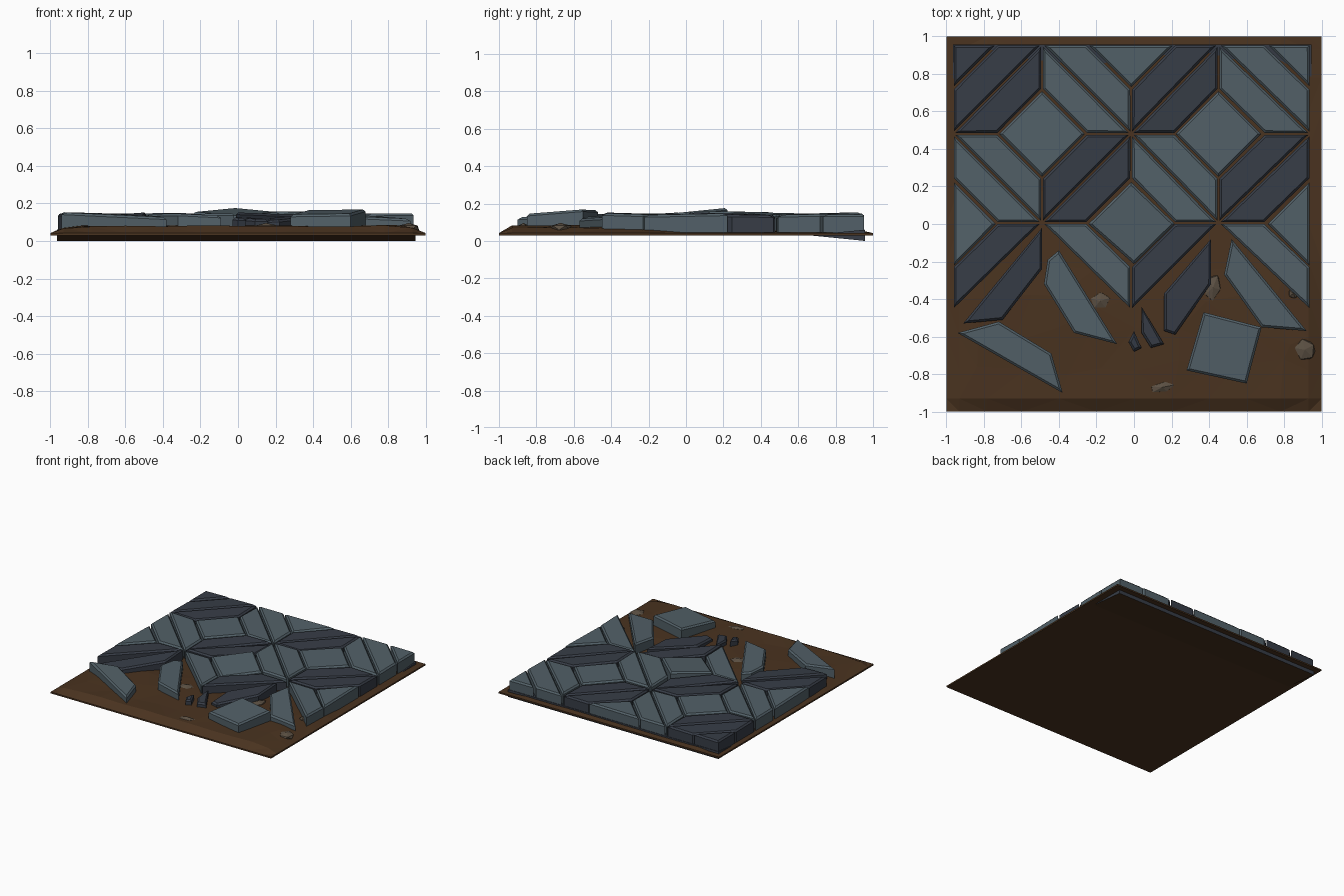
import bpy, bmesh, math, random
from mathutils import Vector, noise

if "Cube" in bpy.data.objects:
    bpy.data.objects.remove(bpy.data.objects["Cube"])

random.seed(7)


def material(name, rgb):
    m = bpy.data.materials.new(name)
    m.diffuse_color = (*rgb, 1)
    m.use_nodes = True
    m.node_tree.nodes["Principled BSDF"].inputs["Base Color"].default_value = m.diffuse_color
    return m


LIGHT = material("light slate", (0.085, 0.118, 0.138))
DARK = material("dark slate", (0.038, 0.046, 0.062))
SOIL = material("brown soil", (0.068, 0.033, 0.014))
PEBBLE = material("pebble brown grey", (0.105, 0.08, 0.056))


def finish(bm, name, *mats):
    bmesh.ops.recalc_face_normals(bm, faces=bm.faces)
    me = bpy.data.meshes.new(name)
    bm.to_mesh(me)
    bm.free()
    ob = bpy.data.objects.new(name, me)
    bpy.context.collection.objects.link(ob)
    for m in mats:
        me.materials.append(m)
    return ob


def shrink(pts, d):
    """Offset a convex polygon inwards by d, keeping its corner count."""
    n, out = len(pts), []
    for i, p in enumerate(pts):
        a = (p - pts[i - 1]).normalized()
        b = (pts[(i + 1) % n] - p).normalized()
        na, nb = Vector((-a.y, a.x)), Vector((-b.y, b.x))
        out.append(p + (na + nb) * (d / max(0.3, 1 + na.dot(nb))))
    return out


def slab(name, pts, mat, top=0.143, bottom=0.045, tilt=None, bevel=0.012, gap=0.005):
    """Stone prism with a tilted top and chamfered rim."""
    pts = [Vector(p) for p in pts]
    area = sum(pts[i - 1].x * p.y - p.x * pts[i - 1].y for i, p in enumerate(pts))
    if area < 0:
        pts.reverse()
    c = sum(pts, Vector((0, 0))) / len(pts)
    if tilt is None:
        tilt = (random.uniform(-.03, .03), random.uniform(-.03, .03))
    height = lambda p: top + (p - c).dot(Vector(tilt))
    outer = shrink(pts, gap)
    inner = shrink(pts, gap + bevel)
    bm = bmesh.new()
    rings = [[bm.verts.new((p.x, p.y, bottom)) for p in outer],
             [bm.verts.new((p.x, p.y, height(p) - bevel)) for p in outer],
             [bm.verts.new((p.x, p.y, height(p))) for p in inner]]
    bm.faces.new(rings[0])
    bm.faces.new(rings[2])
    n = len(pts)
    for lo, hi in zip(rings, rings[1:]):
        for i in range(n):
            bm.faces.new((lo[i], lo[(i + 1) % n], hi[(i + 1) % n], hi[i]))
    return finish(bm, name, mat)


# soil bed: bumpy top, flat underside at z = 0.03
def soil_height(x, y):
    edge = max(abs(x), abs(y))
    if edge > 0.99:
        return 0.042
    front = max(0, min(1, (0.1 - y) / 0.4))
    h = 0.054 + 0.026 * front + 0.012 * noise.noise(Vector((x * 3, y * 3, 2)))
    return h - 0.012 * (abs(x) > 0.9)


ticks = [-1, -.93, -.78, -.6, -.4, -.2, 0, .2, .4, .6, .78, .93, 1]
N = len(ticks)
bm = bmesh.new()
grid = []
for y in ticks:
    row = []
    for x in ticks:
        inside = abs(x) < .9 and abs(y) < .9
        jx, jy = (random.uniform(-.06, .06) * inside for _ in range(2))
        row.append(bm.verts.new((x + jx, y + jy, soil_height(x, y))))
    grid.append(row)
for j in range(N - 1):
    for i in range(N - 1):
        bm.faces.new((grid[j][i], grid[j][i + 1], grid[j + 1][i + 1], grid[j + 1][i]))
bmesh.ops.triangulate(bm, faces=bm.faces[:])
rim = (grid[0] + [r[-1] for r in grid[1:]] + grid[-1][-2::-1] + [r[0] for r in grid[-2:0:-1]])
low = [bm.verts.new((v.co.x, v.co.y, .03)) for v in rim]
for i in range(len(rim)):
    k = (i + 1) % len(rim)
    bm.faces.new((rim[i], low[i], low[k], rim[k]))
bm.faces.new(low)
finish(bm, "soil_bed", SOIL)

# sunken footing under the back rows: slate walls, soil underside
X0, X1, Y0, Y1 = -.965, .945, .65, .957
bm = bmesh.new()
sides = [[bm.verts.new((x, y, z)) for y, z in ((Y0, .031), (Y1, 0), (Y1, .06))] for x in (X0, X1)]
bm.faces.new(sides[0])
bm.faces.new(sides[1])
for i in range(3):
    k = (i + 1) % 3
    bm.faces.new((sides[0][i], sides[0][k], sides[1][k], sides[1][i]))
foot = finish(bm, "sunken_footing", DARK, SOIL)
for p in foot.data.polygons:
    p.material_index = int(p.normal.z < -0.5)

# laid paving: two trapezoids along every diagonal between star nodes
XS = [-.965, -.49, -.015, .45, .94]
YS = [.957, .48, .005, -.46]
for j in range(3):
    for i in range(4):
        falling = (i + j) % 2 == 1         # diagonal runs down to the right
        xa, xb = (XS[i], XS[i + 1]) if falling else (XS[i + 1], XS[i])
        ya, yb = YS[j], YS[j + 1]
        xm, ym = (xa + xb) / 2, (ya + yb) / 2
        outer_half = [(xa, ya), (xm, ya), (xb, ym), (xb, yb)]
        inner_half = [(xa, ya), (xa, ym), (xm, yb), (xb, yb)]
        mat = LIGHT if falling else DARK
        top = .155 if (i, j) == (2, 1) else .143
        slab(f"paver_{j}_{i}_outer", outer_half, mat, top)
        if j < 2:                           # the front row has come loose
            slab(f"paver_{j}_{i}_inner", inner_half, mat, top)

# square pavers, whole inside and halved or quartered at the border
R = .235
for cx, cy in ((XS[1], YS[1]), (XS[3], YS[1])):
    slab("square_paver", [(cx + R, cy), (cx, cy + R), (cx - R, cy), (cx, cy - R)], LIGHT, .146)
slab("raised_square_paver", [(.225, .0), (-.015, .23), (-.25, 0), (0, -.22)], LIGHT, .155, tilt=(0, .10))
for x, s in ((XS[0], 1), (XS[4], -1)):
    slab("side_half_paver", [(x, R), (x + s * R, 0), (x, -R)], LIGHT)
    slab("corner_paver", [(x, YS[0]), (x + s * R, YS[0]), (x, YS[0] - R)], DARK if s > 0 else LIGHT)
slab("back_half_paver", [(XS[2] - R, YS[0]), (XS[2] + R, YS[0]), (XS[2], YS[0] - R)], LIGHT)

# loose and broken pavers in front
loose = [
    ("loose_left", DARK, .135, (0, .06), [(-.49, -.02), (-.49, -.24), (-.70, -.51), (-.91, -.53)]),
    ("loose_mid_left", LIGHT, .14, (-.06, -.04),
     [(-.40, -.14), (-.46, -.19), (-.48, -.32), (-.32, -.58), (-.09, -.64)]),
    ("loose_mid_right", DARK, .125, (.04, .05),
     [(.41, -.08), (.41, -.32), (.22, -.59), (.16, -.57), (.16, -.37)]),
    ("loose_right", LIGHT, .135, (-.04, .03), [(.52, -.08), (.48, -.27), (.68, -.55), (.92, -.57)]),
    ("loose_square", LIGHT, .155, (.03, .07), [(.37, -.47), (.68, -.55), (.60, -.85), (.28, -.78)]),
    ("loose_front_left", LIGHT, .14, (-.03, .03), [(-.94, -.58), (-.72, -.52), (-.44, -.69), (-.38, -.90)]),
    ("large_shard", DARK, .12, (0, .05), [(.04, -.44), (.16, -.64), (.09, -.66), (.04, -.58)]),
    ("small_shard", DARK, .125, (0, .1), [(0, -.57), (.04, -.66), (0, -.68), (-.03, -.63)]),
]
for name, mat, top, tilt, pts in loose:
    slab(name, pts, mat, top, .065, tilt, gap=0)

# pebbles half buried in the soil
for x, y, sx, sy, turn in ((-.18, -.41, .06, .05, .3), (.42, -.34, .045, .08, -.2), (.91, -.67, .06, .065, .5),
                           (.15, -.87, .075, .03, .2), (.85, -.37, .03, .03, 0)):
    bm = bmesh.new()
    bmesh.ops.create_icosphere(bm, subdivisions=1, radius=1)
    for v in bm.verts:
        px, py = v.co.x * sx, v.co.y * sy
        v.co = (x + px * math.cos(turn) - py * math.sin(turn),
                y + px * math.sin(turn) + py * math.cos(turn), .07 + v.co.z * .026)
    finish(bm, "pebble", PEBBLE)
